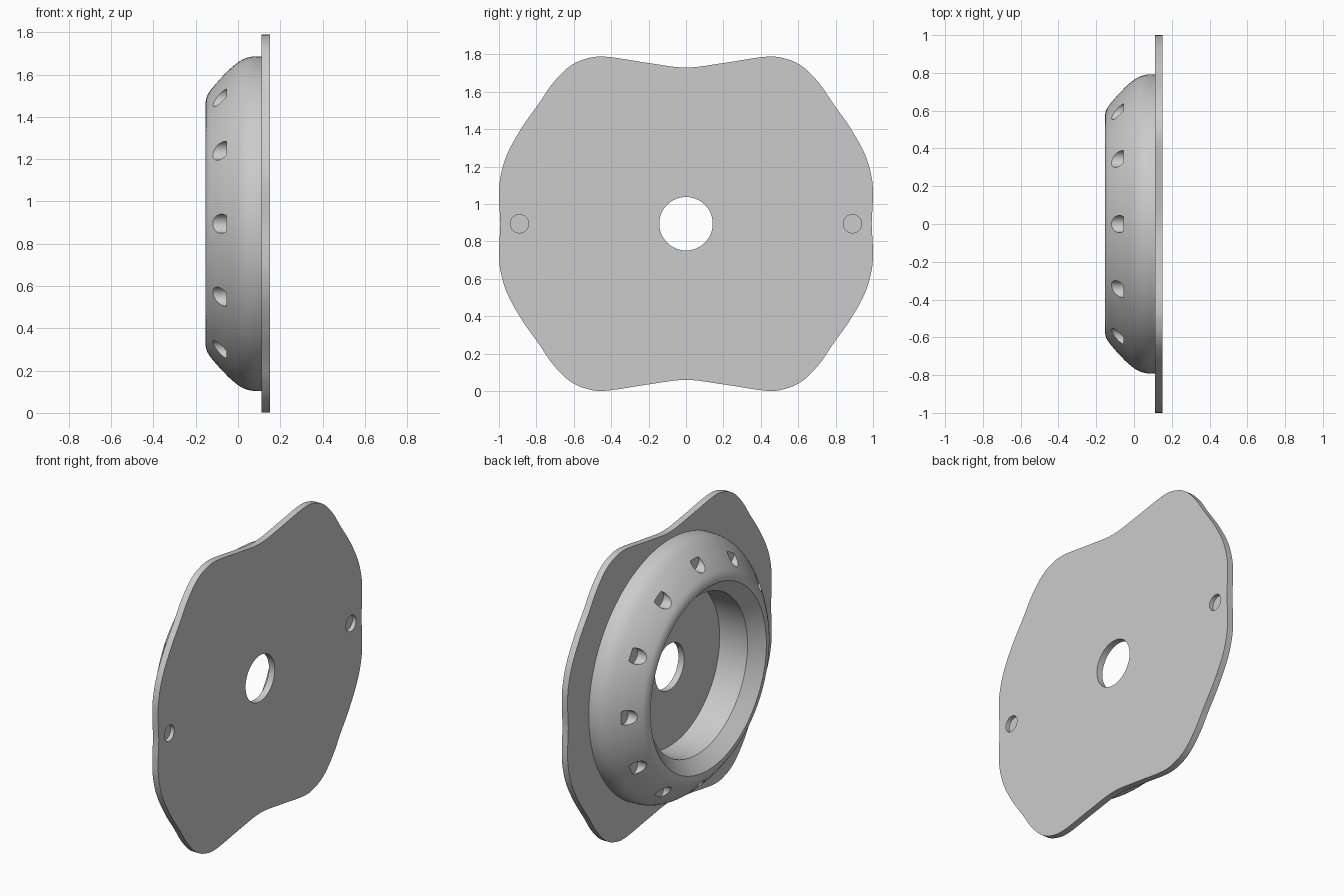
import bpy, bmesh, math
from mathutils import Matrix, Vector

CENTRE_Z = 0.895
PLATE_X0, PLATE_X1 = 0.112, 0.152

cube = bpy.data.objects.get("Cube")
if cube:
    bpy.data.objects.remove(cube, do_unlink=True)

grey = bpy.data.materials.new("light grey")
grey.use_nodes = True
grey.diffuse_color = (0.6, 0.6, 0.6, 1)
grey.node_tree.nodes["Principled BSDF"].inputs["Base Color"].default_value = (0.6, 0.6, 0.6, 1)


def make_object(name, bm):
    bmesh.ops.recalc_face_normals(bm, faces=bm.faces)
    mesh = bpy.data.meshes.new(name)
    bm.to_mesh(mesh)
    bm.free()
    mesh.materials.append(grey)
    obj = bpy.data.objects.new(name, mesh)
    bpy.context.collection.objects.link(obj)
    obj.location.z = CENTRE_Z
    return obj


def add_drill(bm, x0, x1, radius, y=0, z=0):
    """Cylinder along x, used for drilling."""
    place = Matrix.Translation(((x0 + x1) / 2, y, z)) @ Matrix.Rotation(math.pi / 2, 4, "Y")
    bmesh.ops.create_cone(bm, cap_ends=True, segments=48, radius1=radius,
                          radius2=radius, depth=x1 - x0, matrix=place)


def spline(points, steps, closed=False):
    """Smooth curve through the points."""
    n = len(points)
    get = (lambda i: points[i % n]) if closed else (lambda i: points[min(max(i, 0), n - 1)])
    out = []
    for i in range(n if closed else n - 1):
        a, b, c, d = (Vector(get(i + k)) for k in (-1, 0, 1, 2))
        for s in range(steps):
            t = s / steps
            out.append(b + (c - a) * (t / 2) + (2 * a - 5 * b + 4 * c - d) * (t * t / 2)
                       + (3 * b - a - 3 * c + d) * (t ** 3 / 2))
    if not closed:
        out.append(Vector(points[-1]))
    return out


def drill_and_shade(obj, drills):
    cutter = make_object("drill_cutter", drills)
    cutter.hide_render = True
    mod = obj.modifiers.new("drill", "BOOLEAN")
    mod.object = cutter
    mod.solver = "EXACT"
    bpy.ops.object.select_all(action="DESELECT")
    bpy.context.view_layer.objects.active = obj
    obj.select_set(True)
    bpy.context.view_layer.update()
    bpy.ops.object.modifier_apply(modifier=mod.name)
    bpy.data.objects.remove(cutter, do_unlink=True)
    bpy.ops.object.shade_smooth_by_angle(angle=math.radians(25))


# Wavy backing plate: one quarter of the outline, mirrored both ways
quarter = [(0, 0.835), (0.2, 0.859), (0.43, 0.893), (0.54, 0.88), (0.63, 0.835),
           (0.717, 0.745), (0.785, 0.645), (0.877, 0.515), (0.957, 0.37),
           (0.994, 0.24), (0.999, 0.13), (0.993, 0)]
half = quarter + [(y, -z) for y, z in quarter[-2::-1]]
outline = half + [(-y, z) for y, z in half[-2:0:-1]]
bm = bmesh.new()
face = bm.faces.new([bm.verts.new((PLATE_X0, p.x, p.y)) for p in spline(outline, 6, True)])
grown = bmesh.ops.extrude_face_region(bm, geom=[face], use_keep_orig=True)
bmesh.ops.translate(bm, vec=(PLATE_X1 - PLATE_X0, 0, 0),
                    verts=[v for v in grown["geom"] if isinstance(v, bmesh.types.BMVert)])
plate = make_object("backing_plate", bm)

# Centre hole goes through, the two side holes are blind
drills = bmesh.new()
add_drill(drills, 0, 0.3, 0.143)
for side in (-1, 1):
    add_drill(drills, PLATE_X1 - 0.025, 0.3, 0.049, y=side * 0.89)
drill_and_shade(plate, drills)

# Domed ring: (x, radius) section turned about the x axis
dome = spline([(-0.154, 0.567), (-0.149, 0.597), (-0.132, 0.628), (-0.078, 0.693), (-0.017, 0.75),
               (0.025, 0.778), (0.065, 0.79), (PLATE_X0, 0.792)], 5)
section = dome + [Vector(p) for p in ((0.12, 0.792), (0.12, 0.49), (-0.079, 0.49))]
SEGMENTS = 120
bm = bmesh.new()
rings = []
for i in range(SEGMENTS):
    a = math.tau * i / SEGMENTS
    rings.append([bm.verts.new((p.x, p.y * math.cos(a), p.y * math.sin(a))) for p in section])
for i, ring in enumerate(rings):
    following = rings[(i + 1) % SEGMENTS]
    for j in range(len(section)):
        k = (j + 1) % len(section)
        bm.faces.new((ring[j], ring[k], following[k], following[j]))
ring_obj = make_object("domed_ring", bm)

# Twelve flat-bottomed pockets around the dome
drills = bmesh.new()
for i in range(12):
    a = math.tau * i / 12
    add_drill(drills, -0.3, -0.055, 0.045, 0.69 * math.cos(a), 0.69 * math.sin(a))
drill_and_shade(ring_obj, drills)
